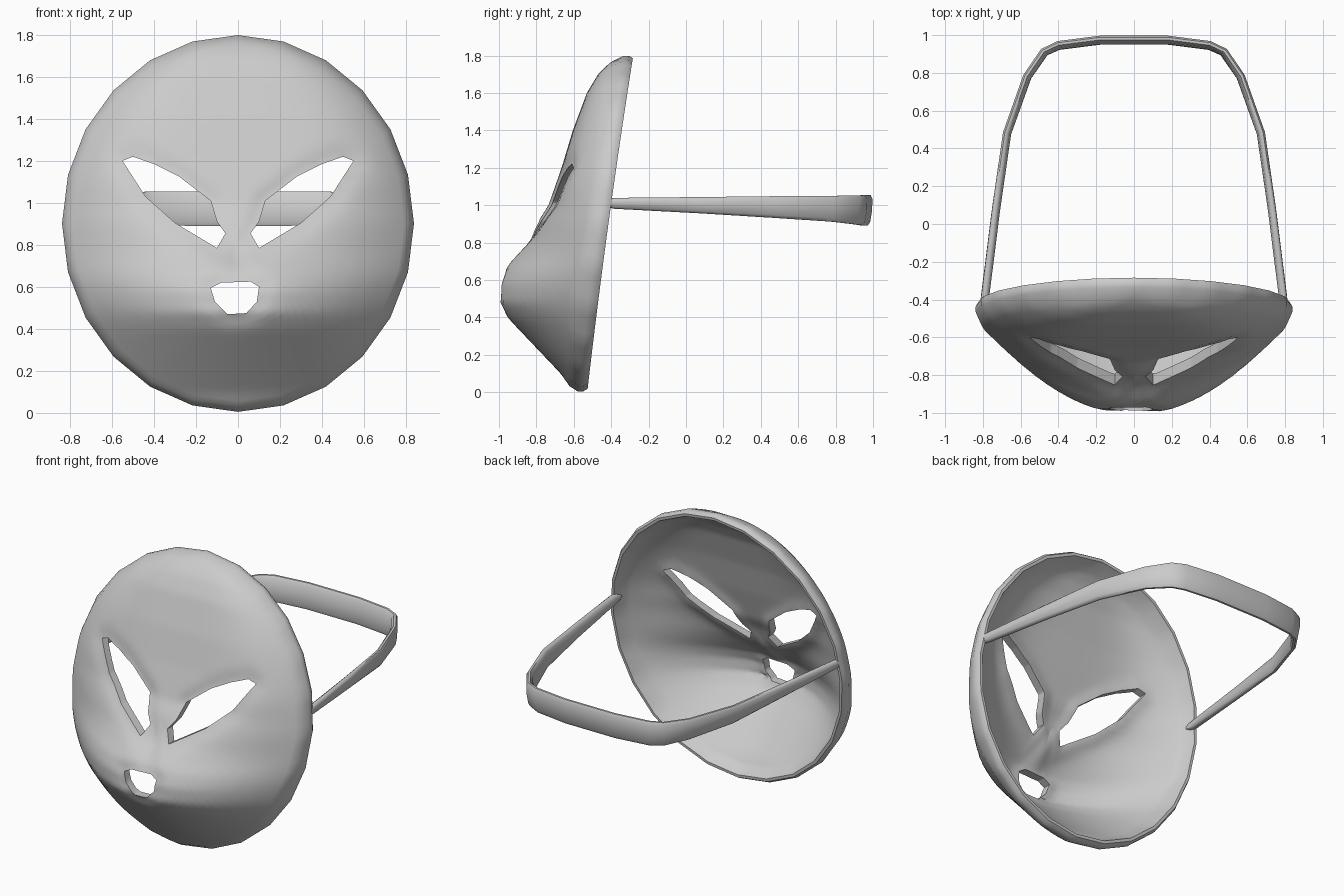
import bpy, bmesh, math
from mathutils import Vector
from mathutils.geometry import intersect_point_line

if "Cube" in bpy.data.objects:
    bpy.data.objects.remove(bpy.data.objects["Cube"])

grey = bpy.data.materials.new("light_grey")
grey.use_nodes = True
grey.diffuse_color = (0.6, 0.6, 0.6, 1)
grey.node_tree.nodes["Principled BSDF"].inputs["Base Color"].default_value = (0.6, 0.6, 0.6, 1)


def make_object(name, bm):
    bmesh.ops.recalc_face_normals(bm, faces=bm.faces)
    mesh = bpy.data.meshes.new(name)
    bm.to_mesh(mesh)
    bm.free()
    mesh.materials.append(grey)
    obj = bpy.data.objects.new(name, mesh)
    bpy.context.collection.objects.link(obj)
    return obj


def smooth(obj, angle):
    bpy.ops.object.select_all(action="DESELECT")
    obj.select_set(True)
    bpy.context.view_layer.objects.active = obj
    bpy.ops.object.shade_smooth_by_angle(angle=math.radians(angle))


def bridge(bm, a, b):
    n = len(a)
    for i in range(n):
        bm.faces.new((a[i], a[(i + 1) % n], b[(i + 1) % n], b[i]))


# Openings, as (x, z) outlines
EYE = [(.55, 1.2), (.5, 1.22), (.4, 1.185), (.28, 1.125), (.13, 1.01), (.1, .91),
       (.06, .855), (.1, .785), (.3, .905), (.44, 1.03)]
MOUTH = [(-.13, .595), (-.08, .62), (.06, .625), (.1, .6), (.09, .53), (.04, .475),
         (-.05, .47), (-.11, .53)]
OPENINGS = [EYE, [(-x, z) for x, z in EYE], MOUTH]

# Mask surface: a centre-line profile (z, y) spread sideways
PROFILE = [(0, -.6), (.1, -.67), (.2, -.765), (.4, -.955), (.48, -1.01), (.58, -1.01),
           (.66, -.975), (.8, -.865), (1, -.735), (1.2, -.665), (1.4, -.605), (1.6, -.53),
           (1.7, -.47), (1.76, -.41), (1.8, -.335)]
RX, RZ, CZ = .838, .897, .902
SIDES, PARTS = 24, 4
SHELL = .05


def profile_y(z):
    for (z0, y0), (z1, y1) in zip(PROFILE, PROFILE[1:]):
        if z <= z1:
            return y0 + (y1 - y0) * (z - z0) / (z1 - z0)
    return PROFILE[-1][1]


def back_y(z):
    return -.525 + .115 * z + .012 * z * z


def edge_distance(x, z):
    p, best = Vector((x, z)), 9
    for loop in OPENINGS:
        for a, b in zip(loop, loop[1:] + loop[:1]):
            a, b = Vector(a), Vector(b)
            t = intersect_point_line(p, a, b)[1]
            best = min(best, (p - a.lerp(b, min(max(t, 0), 1))).length)
    return best


def face_y(x, z):
    rim = back_y(z) - .055
    half = RX * math.sqrt(max(1e-4, 1 - ((z - CZ) / RZ) ** 2))
    u = min(1, abs(x) / half)
    t = min(1, max(0, (z - .7) / .5))
    power = 1.95 + 2.2 * t * t * (3 - 2 * t)
    return rim + (profile_y(z) - rim) * (.1 + .9 * (1 - u ** power))


def details(x, z):
    # openings roll inwards, and the nose dips above the mouth
    roll = .017 * math.exp(-(edge_distance(x, z) / .05) ** 2)
    return roll + .035 * math.exp(-(x / .07) ** 2 - ((z - .76) / .09) ** 2)


def front_point(x, z):
    return Vector((x, face_y(x, z) + details(x, z), z))


def inner_point(x, z):
    e = .015
    slope_x = (face_y(x + e, z) - face_y(x - e, z)) / (2 * e)
    slope_z = (face_y(x, z + e) - face_y(x, z - e)) / (2 * e)
    return front_point(x, z) + Vector((-slope_x, 1, -slope_z)).normalized() * SHELL


def rim_point(offset):
    return lambda x, z: Vector((x, back_y(z) - offset, z))


def outline(i):
    def corner(k):
        a = 2 * math.pi * k / SIDES
        return Vector((RX * math.sin(a), RZ * math.cos(a)))
    return corner(i // PARTS).lerp(corner(i // PARTS + 1), (i % PARTS) / PARTS)


def ring(bm, s, place):
    points = [outline(i) * s for i in range(SIDES * PARTS)]
    return [bm.verts.new(place(p.x, p.y + CZ)) for p in points]


bm = bmesh.new()
steps = [.03 + .94 * k / 34 for k in range(35)]
path = [(s, front_point) for s in steps]
path += [(1, rim_point(.055)), (1, rim_point(.025)), (.985, rim_point(.003)),
         (.965, rim_point(.003))]
path += [(s, inner_point) for s in reversed(steps)]
rings = [ring(bm, s, place) for s, place in path]
for a, b in zip(rings, rings[1:]):
    bridge(bm, a, b)
bm.faces.new(rings[0])
bm.faces.new(rings[-1])
mask = make_object("mask", bm)

# Cut the eyes and mouth
for name, loop in zip(("left_eye_cutter", "right_eye_cutter", "mouth_cutter"), OPENINGS):
    bm = bmesh.new()
    front = [bm.verts.new((x, -1.3, z)) for x, z in loop]
    back = [bm.verts.new((x, .1, z)) for x, z in loop]
    bridge(bm, front, back)
    bm.faces.new(front)
    bm.faces.new(back)
    cutter = make_object(name, bm)
    cut = mask.modifiers.new(name, "BOOLEAN")
    cut.operation, cut.solver, cut.object = "DIFFERENCE", "EXACT", cutter
    bpy.context.view_layer.objects.active = mask
    bpy.ops.object.modifier_apply(modifier=name)
    bpy.data.objects.remove(cutter)
smooth(mask, 50)

# Head strap: a rounded band that widens towards the back; (x, y, bottom z, top z)
half = [(.797, -.46, .995, 1.03), (.788, -.38, .98, 1.04), (.73, .08, .955, 1.045),
        (.672, .48, .93, 1.05), (.565, .78, .91, 1.052), (.475, .91, .895, 1.055),
        (.4, .945, .89, 1.056), (.18, .973, .888, 1.056)]
stations = half + [(-x, y, a, b) for x, y, a, b in reversed(half)]
bm = bmesh.new()
rings = []
for k, (x, y, low, high) in enumerate(stations):
    before, after = stations[max(k - 1, 0)], stations[min(k + 1, len(stations) - 1)]
    along = Vector((after[0] - before[0], after[1] - before[1], 0)).normalized()
    out = Vector((along.y, -along.x, 0))
    verts = []
    for j in range(10):
        a = 2 * math.pi * j / 10
        c, s = math.cos(a), math.sin(a)
        tall = math.copysign(abs(s) ** .6, s) * (high - low) / 2
        p = Vector((x, y, (low + high) / 2 + tall)) + out * (.022 * c + .1 * tall)
        verts.append(bm.verts.new(p))
    rings.append(verts)
for a, b in zip(rings, rings[1:]):
    bridge(bm, a, b)
bm.faces.new(rings[0])
bm.faces.new(rings[-1])
smooth(make_object("head_strap", bm), 50)
